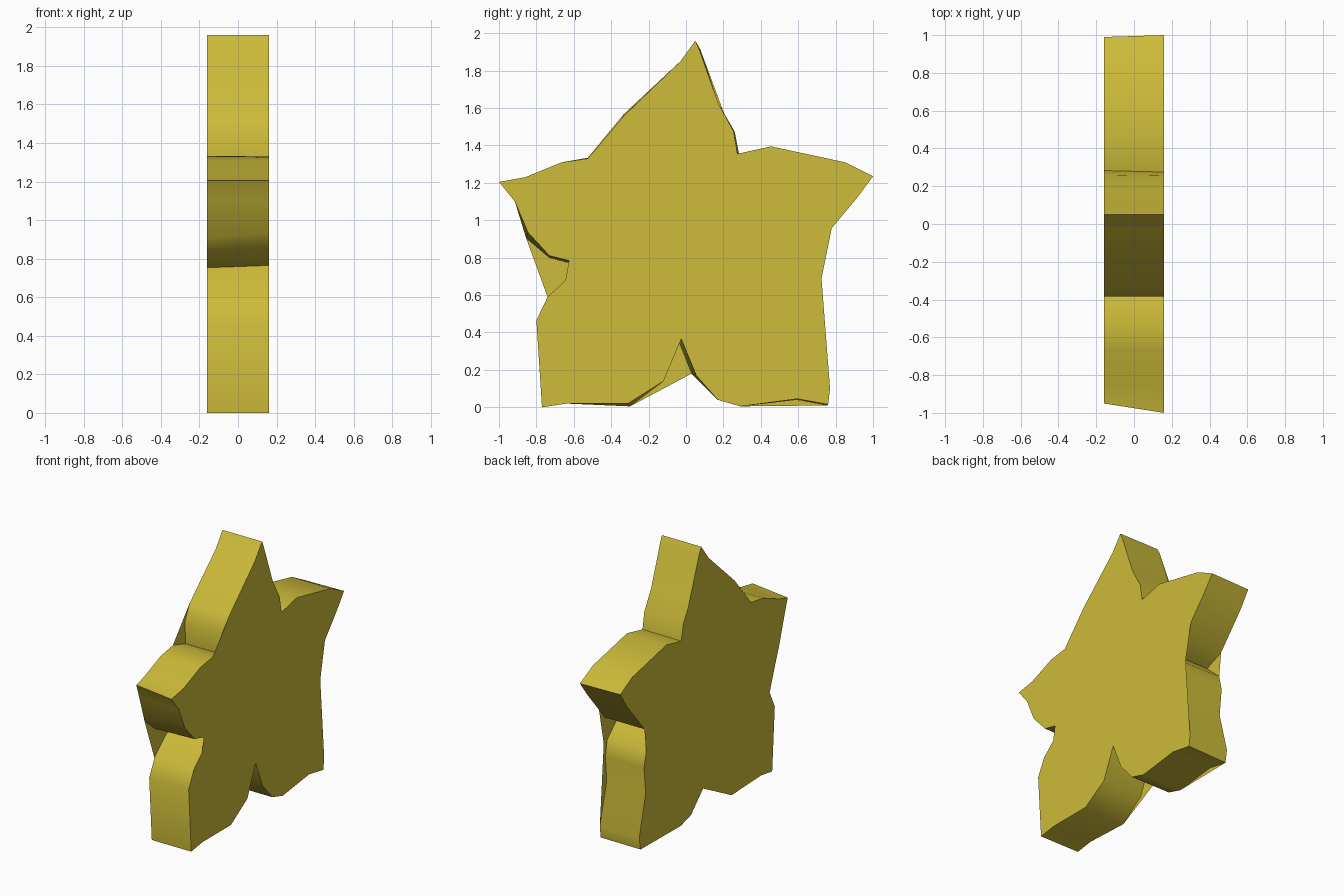
import bpy, bmesh, math

if "Cube" in bpy.data.objects:
    bpy.data.objects.remove(bpy.data.objects["Cube"])

HALF = 0.16  # half thickness along x

# Petal outline (y, z) of the +x face, running round from the top tip
outline = [
    (.05, 1.96), (-.03, 1.85), (-.33, 1.56), (-.385, 1.455), (-.38, 1.29),
    (-.525, 1.33), (-.665, 1.31), (-.86, 1.23), (-1, 1.205), (-.915, 1.10),
    (-.845, .935), (-.73, .81), (-.55, .765), (-.74, .59), (-.80, .465),
    (-.77, 0), (-.64, .02), (-.31, .02), (-.12, .14), (-.025, .365),
    (.055, .17), (.17, .04), (.29, .005), (.595, .045), (.76, .015),
    (.77, .10), (.69, .40), (.705, .59), (.685, .70), (.565, .815),
    (.71, .875), (.915, 1.12), (1, 1.235), (.85, 1.31), (.455, 1.395),
    (.275, 1.355), (.255, 1.475), (.175, 1.62), (.07, 1.915),
]
# Small shifts of the -x face, by outline index
shift = {2: (-.004, .006), 5: (0, .004), 8: (.05, 0), 10: (-.01, -.03),
         11: (0, -.01), 12: (-.005, -.012), 17: (.01, -.015),
         19: (-.01, -.02), 20: (-.025, .01), 23: (0, -.005),
         24: (-.005, -.005), 26: (.005, 0), 27: (.01, 0), 28: (.005, 0),
         32: (-.01, 0), 35: (.008, .002), 36: (.005, 0), 38: (.006, 0)}

# Five-petal slab: two outline caps joined by side walls
bm = bmesh.new()
near = [bm.verts.new((HALF, y, z)) for y, z in outline]
far = []
for i, (y, z) in enumerate(outline):
    dy, dz = shift.get(i, (0, 0))
    far.append(bm.verts.new((-HALF, y + dy, z + dz)))
caps = [bm.faces.new(near), bm.faces.new(far[::-1])]
n = len(outline)
for i in range(n):
    j = (i + 1) % n
    bm.faces.new((near[i], far[i], far[j], near[j]))
bmesh.ops.triangulate(bm, faces=caps)
bmesh.ops.recalc_face_normals(bm, faces=bm.faces)
mesh = bpy.data.meshes.new("flower_star")
bm.to_mesh(mesh)
bm.free()

gold = bpy.data.materials.new("mustard_yellow")
gold.diffuse_color = (.61, .50, .041, 1)
gold.use_nodes = True
gold.node_tree.nodes["Principled BSDF"].inputs["Base Color"].default_value = gold.diffuse_color
mesh.materials.append(gold)

flower = bpy.data.objects.new("flower_star", mesh)
bpy.context.collection.objects.link(flower)
bpy.context.view_layer.objects.active = flower
flower.select_set(True)
bpy.ops.object.shade_smooth_by_angle(angle=math.radians(40))
